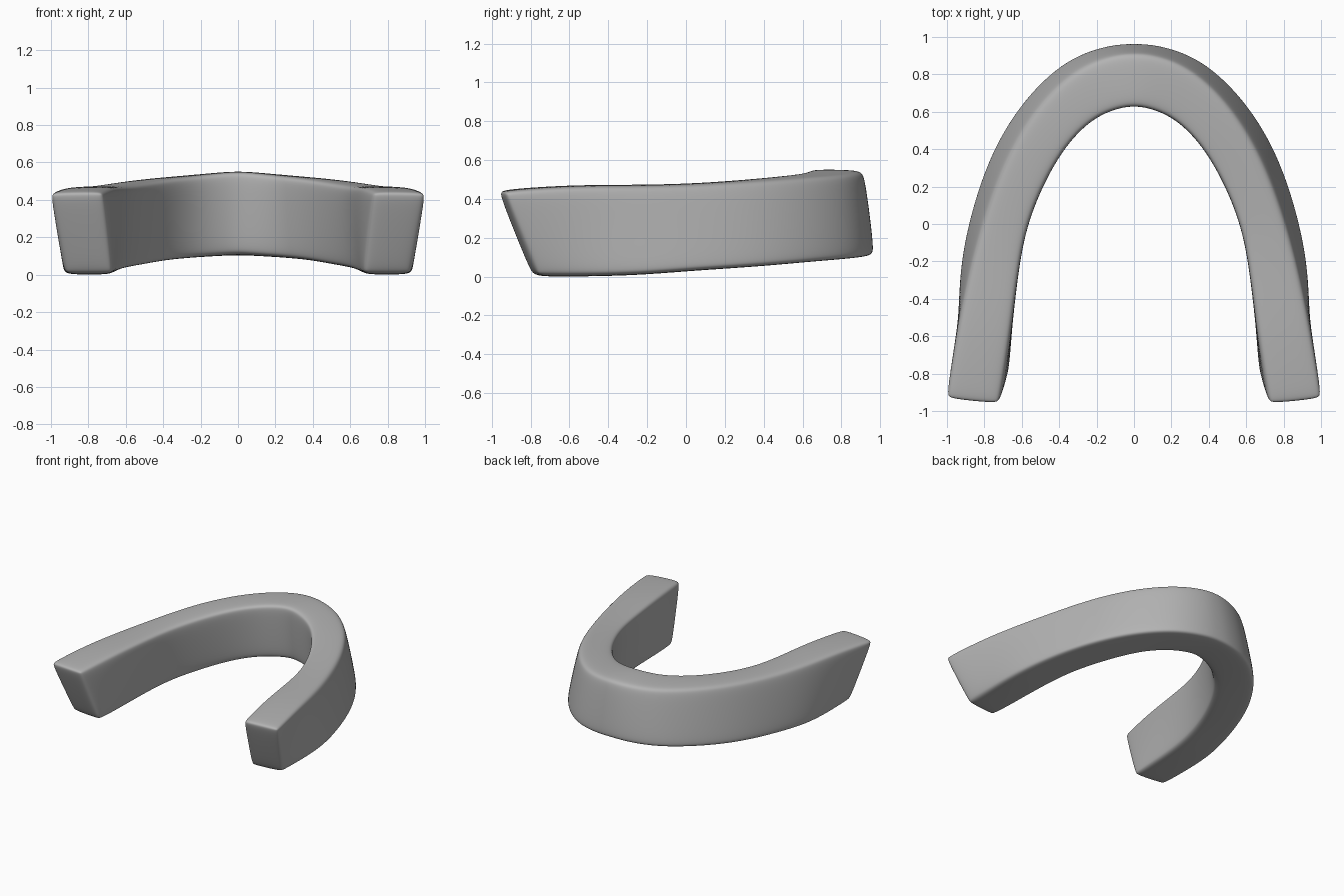
import bpy, bmesh

if "Cube" in bpy.data.objects:
    bpy.data.objects.remove(bpy.data.objects["Cube"])

# Plan (x, y) of the four long corner lines, from the open end to the middle of the arch
TOP_OUT = [(1.02, -.95), (.955, -.58), (.895, -.28), (.81, .03), (.69, .36), (.52, .64), (.31, .84), (.12, .91), (0, .92)]
TOP_IN = [(.715, -.98), (.655, -.6), (.615, -.28), (.57, -.01), (.455, .26), (.33, .45), (.2, .565), (.08, .61), (0, .62)]
LOW_OUT = [(.93, -.77), (.94, -.55), (.945, -.25), (.89, .05), (.775, .4), (.59, .69), (.36, .9), (.13, .97), (0, .975)]
LOW_IN = [(.66, -.8), (.65, -.6), (.64, -.28), (.59, .01), (.475, .29), (.35, .49), (.21, .61), (.08, .66), (0, .67)]
TOP_Z = [.45, .475, .475, .48, .5, .52, .535, .55, .555]
LOW_Z = [0, 0, .005, .03, .05, .075, .09, .1, .105]

# Half of the arch as a sweep of four-cornered sections, capped at the open end
bm = bmesh.new()
rings = []
for to, ti, li, lo, tz, lz in zip(TOP_OUT, TOP_IN, LOW_IN, LOW_OUT, TOP_Z, LOW_Z):
    corners = ((*to, tz - .005), (*ti, tz), (*li, lz), (*lo, lz))
    rings.append([bm.verts.new(c) for c in corners])
for a, b in zip(rings, rings[1:]):
    for i in range(4):
        j = (i + 1) % 4
        bm.faces.new((a[i], a[j], b[j], b[i]))
bm.faces.new(rings[0])
bmesh.ops.recalc_face_normals(bm, faces=bm.faces)
mesh = bpy.data.meshes.new("curved_arch")
bm.to_mesh(mesh)
bm.free()
arch = bpy.data.objects.new("curved_arch", mesh)
bpy.context.collection.objects.link(arch)

# Mirror the half, round the long edges and smooth the curve
mirror = arch.modifiers.new("Mirror", "MIRROR")
mirror.use_clip = True
mirror.merge_threshold = .002
bevel = arch.modifiers.new("Rounded edges", "BEVEL")
bevel.width = .045
bevel.segments = 2
bevel.limit_method = "ANGLE"
bevel.angle_limit = .8
smooth = arch.modifiers.new("Smooth curve", "SUBSURF")
smooth.levels = smooth.render_levels = 3
for face in mesh.polygons:
    face.use_smooth = True

# Plain grey surface
grey = bpy.data.materials.new("plain_grey")
grey.use_nodes = True
grey.diffuse_color = (.45, .45, .45, 1)
grey.node_tree.nodes["Principled BSDF"].inputs["Base Color"].default_value = grey.diffuse_color
mesh.materials.append(grey)
